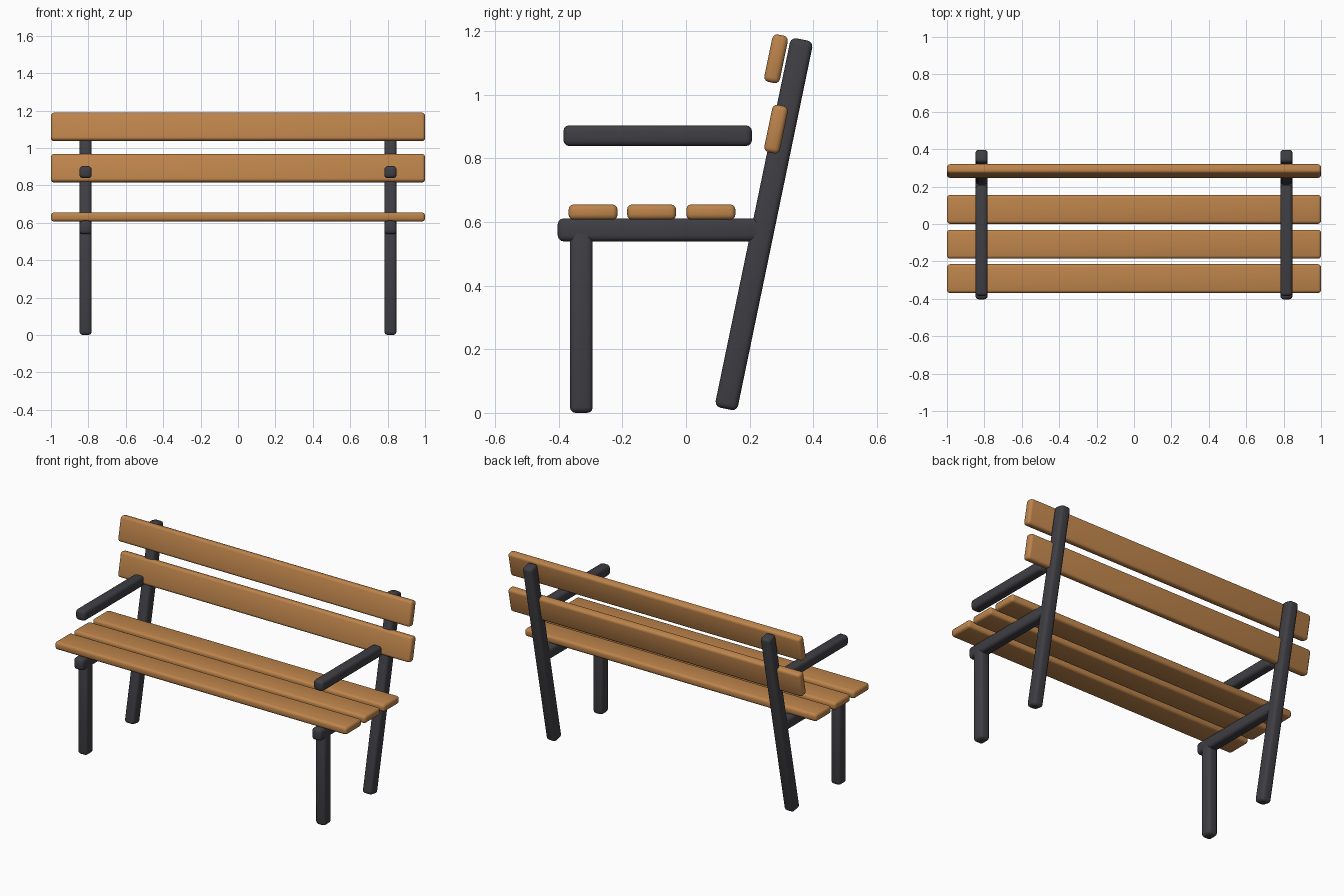
import bpy
from math import radians

cube = bpy.data.objects.get("Cube")
if cube:
    bpy.data.objects.remove(cube, do_unlink=True)


def material(name, colour):
    mat = bpy.data.materials.new(name)
    mat.use_nodes = True
    mat.diffuse_color = colour
    bsdf = next(n for n in mat.node_tree.nodes if n.type == 'BSDF_PRINCIPLED')
    bsdf.inputs["Base Color"].default_value = colour
    return mat


WOOD = material("warm_wood", (0.51, 0.23, 0.07, 1))
METAL = material("dark_metal", (0.05, 0.048, 0.057, 1))
LEAN = radians(-11.7)


def bar(name, size, centre, mat, lean=0, bevel=0.016):
    """Rounded rectangular bar, optionally leaning backwards."""
    bpy.ops.mesh.primitive_cube_add(size=1, location=centre)
    ob = bpy.context.object
    ob.name = name
    ob.scale = size
    bpy.ops.object.transform_apply(location=False, rotation=False, scale=True)
    ob.rotation_euler.x = lean
    ob.data.materials.append(mat)
    mod = ob.modifiers.new("rounded_edges", 'BEVEL')
    mod.width = bevel
    mod.segments = 3
    bpy.ops.object.modifier_apply(modifier=mod.name)
    bpy.ops.object.shade_smooth_by_angle(angle=radians(35))
    return ob


# Seat slats
for name, y in (("front", -0.292), ("middle", -0.108), ("rear", 0.078)):
    bar(name + "_seat_slat", (2, 0.154, 0.048), (0, y, 0.631), WOOD)

# Backrest slats
for name, z in (("lower", 0.8915), ("upper", 1.1125)):
    bar(name + "_back_slat", (2, 0.05, 0.152), (0, 0.283, z), WOOD, LEAN)

# Side frames
for side, x in (("left", 0.815), ("right", -0.815)):
    bar(side + "_front_leg", (0.065, 0.072, 0.58), (x, -0.329, 0.29), METAL, bevel=0.018)
    bar(side + "_rear_post", (0.065, 0.072, 1.185), (x, 0.245, 0.593), METAL, LEAN, bevel=0.018)
    bar(side + "_seat_rail", (0.065, 0.64, 0.072), (x, -0.083, 0.575), METAL, bevel=0.018)
    bar(side + "_armrest", (0.065, 0.592, 0.065), (x, -0.089, 0.871), METAL, bevel=0.018)
